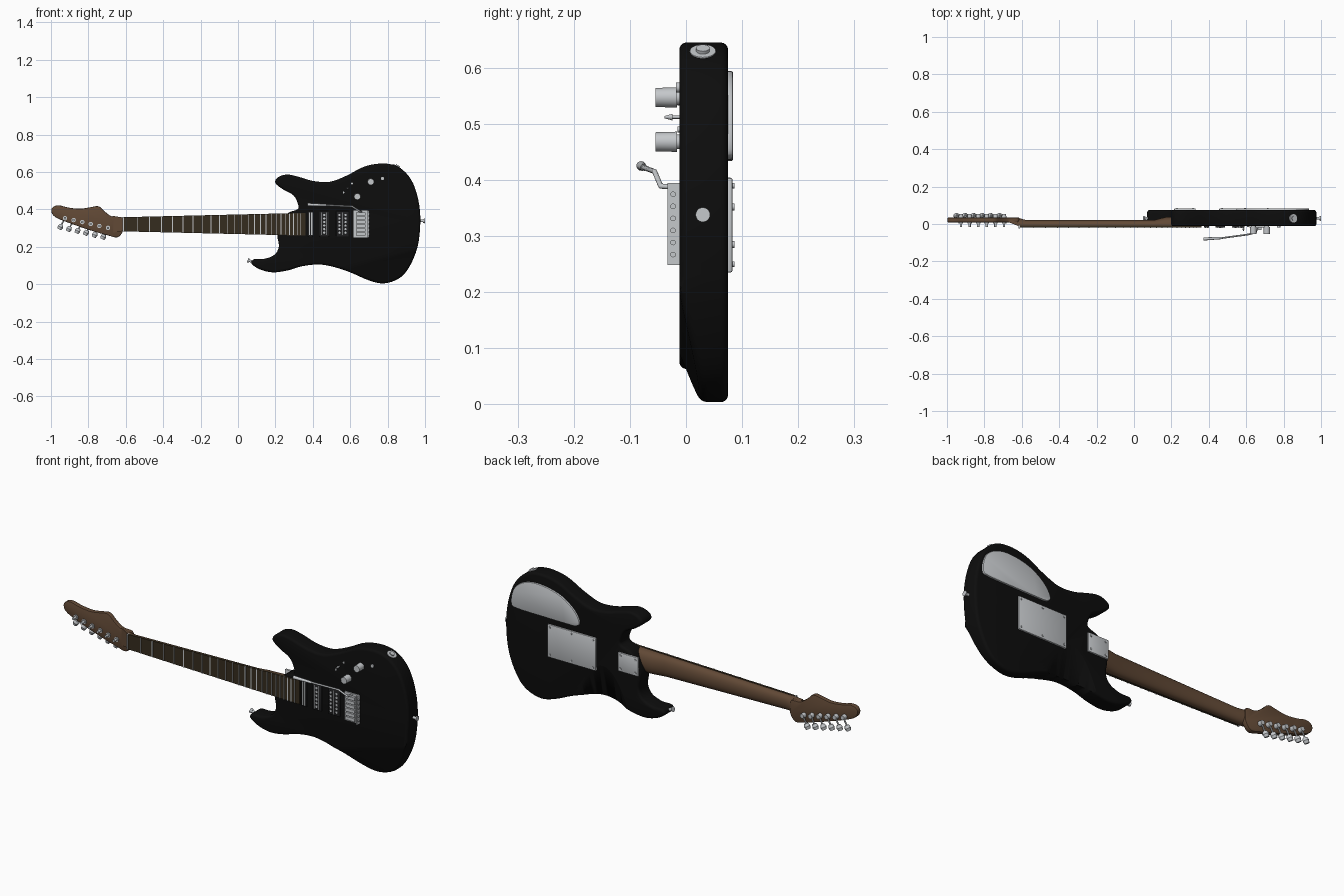
import bpy, bmesh, math
from mathutils import Vector, Matrix

cube = bpy.data.objects.get("Cube")
if cube:
    bpy.data.objects.remove(cube, do_unlink=True)


def material(name, rgb, rough=0.5):
    m = bpy.data.materials.new(name)
    m.use_nodes = True
    m.diffuse_color = (*rgb, 1)
    node = m.node_tree.nodes["Principled BSDF"]
    node.inputs["Base Color"].default_value = (*rgb, 1)
    node.inputs["Roughness"].default_value = rough
    return m


BLACK = material("gloss black", (0.004, 0.004, 0.004))
WOOD = material("maple brown", (0.12, 0.066, 0.036))
BOARD = material("dark rosewood", (0.035, 0.025, 0.013))
METAL = material("light metal", (0.56, 0.58, 0.6))
PICKUP = material("charcoal", (0.015, 0.015, 0.016))


def finish(name, bm, mat, bevel=0, segments=3):
    """Turn a bmesh into a shaded object, rounding its sharp edges."""
    bmesh.ops.recalc_face_normals(bm, faces=bm.faces)
    if bevel:
        sharp = [e for e in bm.edges if e.calc_face_angle(0) > math.radians(42)]
        bmesh.ops.bevel(bm, geom=sharp, offset=bevel, segments=segments,
                        profile=0.5, affect='EDGES', clamp_overlap=False)
    me = bpy.data.meshes.new(name)
    bm.to_mesh(me)
    bm.free()
    me.materials.append(mat)
    ob = bpy.data.objects.new(name, me)
    bpy.context.collection.objects.link(ob)
    bpy.ops.object.select_all(action='DESELECT')
    ob.select_set(True)
    bpy.context.view_layer.objects.active = ob
    bpy.ops.object.shade_smooth_by_angle(angle=math.radians(35))
    return ob


def smooth(pts, steps=4):
    """Closed Catmull-Rom curve through the points."""
    out, n = [], len(pts)
    for i in range(n):
        a, b, c, d = (Vector(pts[(i + k) % n]) for k in (-1, 0, 1, 2))
        for s in range(steps):
            t = s / steps
            out.append(b + 0.5 * t * (c - a + t * (2*a - 5*b + 4*c - d
                                                   + t * (3*b - a - 3*c + d))))
    return out


def prism(bm, pts, y0, y1):
    """Extrude an x-z outline from y0 to y1."""
    face = bm.faces.new([bm.verts.new((p[0], y0, p[1])) for p in pts])
    ext = bmesh.ops.extrude_face_region(bm, geom=[face], use_keep_orig=True)
    for v in ext["geom"]:
        if isinstance(v, bmesh.types.BMVert):
            v.co.y = y1


def box(bm, x0, x1, y0, y1, z0, z1):
    prism(bm, [(x0, z0), (x1, z0), (x1, z1), (x0, z1)], y0, y1)


def cyl(bm, p0, p1, r0, r1=None, seg=20):
    p0, p1 = Vector(p0), Vector(p1)
    d = p1 - p0
    m = Matrix.Translation((p0 + p1) / 2) @ d.to_track_quat('Z', 'Y').to_matrix().to_4x4()
    bmesh.ops.create_cone(bm, cap_ends=True, segments=seg, radius1=r0,
                          radius2=r0 if r1 is None else r1, depth=d.length, matrix=m)


def stud(bm, x, z, y0, y1, r, r1=None, seg=16):
    cyl(bm, (x, y0, z), (x, y1, z), r, r1, seg)


# Body: smooth outline, sloped forearm cut, rounded edges
outline = [(.2, .54), (.212, .57), (.26, .586), (.32, .575), (.4, .552), (.49, .547), (.58, .58),
           (.68, .63), (.78, .645), (.86, .625), (.925, .56), (.963, .455), (.975, .335),
           (.96, .2), (.915, .09), (.86, .03), (.78, .004), (.7, .02), (.595, .065),
           (.5, .095), (.425, .105), (.34, .095), (.265, .073), (.185, .063), (.115, .08),
           (.072, .11), (.085, .133), (.14, .135), (.195, .157), (.218, .2), (.21, .26),
           (.215, .3), (.26, .375), (.318, .4), (.32, .43), (.296, .475), (.243, .505)]
bm = bmesh.new()
prism(bm, smooth(outline), -.012, .075)
bmesh.ops.recalc_face_normals(bm, faces=bm.faces)
cut = bmesh.ops.bisect_plane(bm, geom=bm.verts[:] + bm.edges[:] + bm.faces[:],
                             plane_co=(.45, -.012, .06), plane_no=(-.07, 1, .255),
                             clear_inner=True)
rim = [e for e in cut["geom_cut"] if isinstance(e, bmesh.types.BMEdge)]
bmesh.ops.contextual_create(bm, geom=rim)
body = finish("body", bm, BLACK, .013, 4)

# Scooped belly cut on the back
bm = bmesh.new()
cyl(bm, (.42, .309, -.1), (.42, .406, .4), .3, seg=96)
scoop = finish("belly_cutter", bm, BLACK)
scoop.hide_render = True
scoop.hide_set(True)
mod = body.modifiers.new("belly_cut", 'BOOLEAN')
mod.operation, mod.object, mod.solver = 'DIFFERENCE', scoop, 'EXACT'

# Neck: rounded sections, flat at the front, from headstock to heel
bm = bmesh.new()
rings = []
for x, half, front, back in [(-.67, .045, .01, .033), (-.62, .037, -.01, .033), (-.58, .037, -.01, .022),
                             (.11, .053, -.01, .022), (.17, .055, -.01, .037), (.34, .06, -.01, .04)]:
    arc = [math.pi * i / 16 for i in range(17)]
    rings.append([bm.verts.new((x, front + (back - front) * math.sin(a) ** 0.7,
                                .32 + half * math.cos(a))) for a in arc])
for a, b in zip(rings, rings[1:]):
    for i in range(17):
        j = (i + 1) % 17
        bm.faces.new((a[i], a[j], b[j], b[i]))
bm.faces.new(rings[0])
bm.faces.new(rings[-1])
finish("neck", bm, WOOD)

# Headstock
head = [(-.998, .395), (-.985, .415), (-.955, .421), (-.91, .41), (-.845, .403), (-.79, .411),
        (-.745, .416), (-.71, .386), (-.67, .36), (-.62, .355), (-.612, .32), (-.615, .283),
        (-.645, .25), (-.7, .262), (-.79, .288), (-.93, .337), (-.985, .365)]
bm = bmesh.new()
prism(bm, smooth(head), .009, .034)
finish("headstock", bm, WOOD, .004, 2)

# Fretboard, nut and frets
NUT, END, SCALE = -.61, .362, 1.26


def half_width(x):
    return .038 + .023 * (x - NUT) / (END - NUT)


bm = bmesh.new()
a, b = half_width(NUT), half_width(END)
prism(bm, [(NUT, .32 - a), (END, .32 - b), (END, .32 + b), (NUT, .32 + a)], -.019, -.009)
finish("fretboard", bm, BOARD)
bm = bmesh.new()
box(bm, NUT - .008, NUT, -.023, -.008, .32 - a, .32 + a)
for n in range(1, 25):
    x = NUT + SCALE * (1 - 2 ** (-n / 12))
    h = half_width(x)
    box(bm, x - .002, x + .002, -.022, -.018, .32 - h, .32 + h)
finish("nut_and_frets", bm, METAL)

# Tuners: post, washer, gear case, shaft and button
bm = bmesh.new()
for i in range(6):
    x, z = -.925 + .046 * i, .353 - .0105 * i
    stud(bm, x, z, .01, .004, .012)
    stud(bm, x, z, .008, -.016, .0065)
    stud(bm, x, z, .033, .054, .013, .011)
    out = Vector((-.026, 0, -.05))
    start = Vector((x, .045, z))
    cyl(bm, start, start + out * .8, .004, seg=10)
    cyl(bm, start + out * .7, start + out * .95, .01, .015)
    cyl(bm, start + out * .95, start + out * 1.2, .015, .011)
finish("tuners", bm, METAL)

# Pickups with their pole pieces
bm = bmesh.new()
poles = bmesh.new()
for x0, x1, columns in [(.374, .402, []), (.435, .487, [.461]), (.525, .592, [.542, .575])]:
    box(bm, x0, x1, -.02, -.01, .255, .39)
    for x in columns:
        for i in range(6):
            stud(poles, x, .275 + .019 * i, -.018, -.022, .006, seg=12)
for x in (.382, .394):
    box(poles, x - .003, x + .003, -.022, -.018, .262, .383)
for x in (.448, .474, .558):
    box(poles, x - .001, x + .001, -.021, -.018, .262, .383)
finish("pickups", bm, PICKUP, .003, 2)
finish("pickup_poles", poles, METAL)

# Bridge with saddles and rear screws
bm = bmesh.new()
box(bm, .617, .7, -.018, -.01, .248, .395)
box(bm, .692, .7, -.033, -.01, .248, .395)
for i in range(6):
    z = .267 + .0215 * i
    box(bm, .632, .682, -.031, -.015, z - .008, z + .008)
    cyl(bm, (.699, -.023, z), (.704, -.023, z), .005, seg=12)
finish("bridge", bm, METAL)

# Vibrato arm
bm = bmesh.new()
path = [(.66, -.015, .387), (.652, -.045, .389), (.61, -.056, .415), (.47, -.075, .422)]
for p, q in zip(path, path[1:]):
    cyl(bm, p, q, .0045, seg=12)
    bmesh.ops.create_icosphere(bm, subdivisions=2, radius=.0046, matrix=Matrix.Translation(q))
cyl(bm, path[-1], (.372, -.08, .425), .006, .0085)
finish("vibrato_arm", bm, METAL)

# Knobs, selector switch and mini toggle
bm = bmesh.new()
for x, z in [(.71, .547), (.638, .468)]:
    stud(bm, x, z, -.01, -.016, .013)
    stud(bm, x, z, -.016, -.054, .018, .017, 28)
stud(bm, .585, .512, -.01, -.026, .003)
stud(bm, .585, .512, -.024, -.038, .006, .002)
for x, z in [(.565, .49), (.61, .538)]:
    stud(bm, x, z, -.011, -.015, .005)
stud(bm, .773, .565, -.01, -.018, .009)
finish("controls", bm, METAL)

# Strap buttons and output jack on the body edge
bm = bmesh.new()
for p, d in [((.972, .03, .338), (1, 0, 0)), ((.076, .03, .12), (-.9, 0, .3))]:
    p, d = Vector(p), Vector(d)
    cyl(bm, p, p + d * .018, .007)
    cyl(bm, p + d * .016, p + d * .027, .009, .013)
p, d = Vector((.85, .03, .625)), Vector((.5, 0, .86))
cyl(bm, p - d * .004, p + d * .006, .026, .023, 28)
cyl(bm, p, p + d * .012, .012)
finish("strap_buttons_and_jack", bm, METAL)

# Back plates and their corner screws
bm = bmesh.new()
box(bm, .455, .73, .07, .083, .235, .404)
box(bm, .215, .33, .07, .083, .27, .367)
cover = [(.935, .455), (.925, .525), (.885, .57), (.82, .593), (.735, .59), (.65, .565),
         (.58, .515), (.548, .46), (.57, .436), (.63, .434), (.75, .435), (.9, .438)]
prism(bm, smooth(cover), .07, .084)
finish("back_plates", bm, METAL, .004, 2)
bm = bmesh.new()
for x in (.47, .593, .715):
    for z in (.25, .39):
        stud(bm, x, z, .08, .0865, .005, seg=12)
for x in (.23, .315):
    for z in (.285, .352):
        stud(bm, x, z, .08, .0865, .006, seg=12)
finish("plate_screws", bm, METAL)
